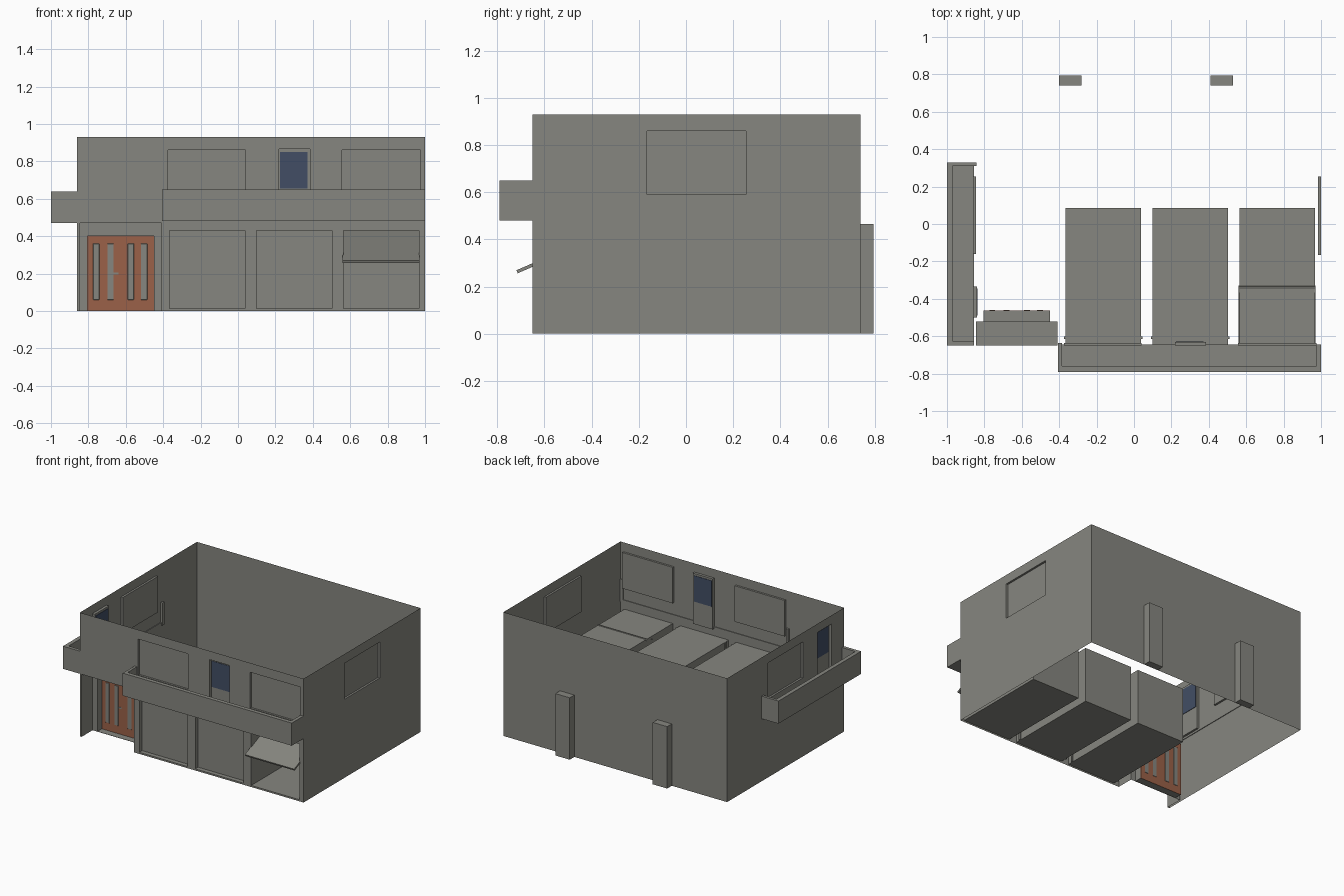
import bpy, bmesh, math
from mathutils import Vector

if "Cube" in bpy.data.objects:
    bpy.data.objects.remove(bpy.data.objects["Cube"])


def material(name, rgb):
    m = bpy.data.materials.new(name)
    m.diffuse_color = (*rgb, 1)
    m.use_nodes = True
    m.node_tree.nodes["Principled BSDF"].inputs["Base Color"].default_value = m.diffuse_color
    return m


GREY = material("plaster_grey", (0.240, 0.240, 0.214))
ORANGE = material("door_orange", (0.328, 0.120, 0.066))
BLUE = material("glass_blue", (0.054, 0.076, 0.130))
Z = Vector((0, 0, 1))


def make_object(name, bm, mat):
    bmesh.ops.remove_doubles(bm, verts=bm.verts, dist=1e-5)
    me = bpy.data.meshes.new(name)
    bm.to_mesh(me)
    bm.free()
    me.materials.append(mat)
    ob = bpy.data.objects.new(name, me)
    bpy.context.collection.objects.link(ob)
    return ob


def box(name, x, y, z, mat=GREY):
    bm = bmesh.new()
    bmesh.ops.create_cube(bm, size=1)
    for v in bm.verts:
        v.co = Vector([(r[0] + r[1]) / 2 + c * (r[1] - r[0]) for c, r in zip(v.co, (x, y, z))])
    return make_object(name, bm, mat)


def panel(name, origin, u_dir, u_range, height, recesses=()):
    """Single-sheet wall with recesses (u0, u1, z0, z1, depth, has_back, has_floor)."""
    bm = bmesh.new()
    o, u = Vector(origin), Vector(u_dir)
    inward = -u.cross(Z)

    def quad(*pts):
        bm.faces.new([bm.verts.new(o + u * a + Z * b + inward * d) for a, b, d in pts])

    us = sorted({*u_range, *[c for r in recesses for c in r[:2]]})
    zs = sorted({0, height, *[c for r in recesses for c in r[2:4]]})
    for a, b in zip(us, us[1:]):
        for c, d in zip(zs, zs[1:]):
            if not any(r[0] < (a + b) / 2 < r[1] and r[2] < (c + d) / 2 < r[3] for r in recesses):
                quad((a, c, 0), (b, c, 0), (b, d, 0), (a, d, 0))
    for a, b, c, d, t, back, floor in recesses:
        quad((a, c, 0), (a, c, t), (a, d, t), (a, d, 0))
        quad((b, c, t), (b, c, 0), (b, d, 0), (b, d, t))
        quad((a, d, t), (b, d, t), (b, d, 0), (a, d, 0))
        if floor:
            quad((a, c, 0), (b, c, 0), (b, c, t), (a, c, t))
        if back:
            quad((a, c, t), (b, c, t), (b, d, t), (a, d, t))
    return make_object(name, bm, GREY)


X0, X1, Y0, Y1, H = -0.86, 1.0, -0.65, 0.74, 0.93
garages = [(-0.365, 0.037), (0.10, 0.502), (0.565, 0.967)]


def window(a, b):
    return (a, b, 0.59, 0.86, 0.015, True, True)


def balcony_door(a, b):
    return (a, b, 0.485, 0.865, 0.02, True, True)


# House walls with recessed windows, doors and deep garage bays
panel("front_wall", (0, Y0, 0), (1, 0, 0), (X0, X1), H,
      [window(-0.375, 0.04), window(0.555, 0.975), balcony_door(0.22, 0.385),
       (-0.845, -0.41, 0, 0.47, 0.13, False, False)]
      + [(a, b, 0.012, 0.43, 0.735, True, True) for a, b in garages])
panel("right_wall", (X1, 0, 0), (0, 1, 0), (Y0, Y1), H, [window(-0.165, 0.255)])
panel("left_wall", (X0, 0, 0), (0, -1, 0), (-Y1, -Y0), H,
      [window(-0.255, 0.16), balcony_door(0.335, 0.50)])
panel("back_wall", (0, Y1, 0), (-1, 0, 0), (-X1, -X0), H)

# Entrance porch back with recessed door opening
panel("porch_back", (0, -0.52, 0), (1, 0, 0), (-0.845, -0.41), 0.47,
      [(-0.805, -0.45, 0.002, 0.40, 0.055, False, True)])
box("entrance_door", (-0.805, -0.45), (-0.468, -0.463), (0.002, 0.40), ORANGE)
for i, x in enumerate((-0.758, -0.682, -0.573, -0.502)):
    slat = box(f"door_pane_{i + 1}", (x - 0.017, x + 0.017), (-0.470, -0.461), (0.06, 0.36))
    bev = slat.modifiers.new("rounded_corners", 'BEVEL')
    bev.width = 0.0015
box("door_handle", (-0.665, -0.64), (-0.471, -0.466), (0.195, 0.205))

# Blue glass in the balcony doors
box("front_door_glass", (0.225, 0.372), (-0.633, -0.627), (0.655, 0.85), BLUE)
box("left_door_glass", (-0.843, -0.837), (-0.49, -0.345), (0.655, 0.85), BLUE)

# Garage doors: two closed, one tilted open
for i, (a, b) in enumerate(garages[:2]):
    box(f"garage_door_{i + 1}", (a - 0.008, b + 0.008), (-0.616, -0.602), (0.012, 0.43))
a, b = garages[2]
door = box("garage_door_open", (a - 0.005, b + 0.003), (-0.209, 0.209), (-0.007, 0.007))
door.location = (0, -0.524, 0.346)
door.rotation_euler = (math.radians(23.5), 0, 0)

# Front balcony: slab and three parapets
fz = (0.48, 0.65)
box("front_balcony_floor", (-0.405, 1.0), (-0.79, -0.645), (0.48, 0.50))
box("front_balcony_parapet", (-0.405, 1.0), (-0.79, -0.76), fz)
box("front_balcony_left_end", (-0.405, -0.385), (-0.76, -0.635), fz)
box("front_balcony_right_end", (0.975, 1.0), (-0.76, -0.645), fz)

# Left balcony: slab and three parapets
lz = (0.47, 0.64)
box("left_balcony_floor", (-1.0, -0.855), (-0.65, 0.33), (0.47, 0.49))
box("left_balcony_parapet", (-1.0, -0.97), (-0.65, 0.33), lz)
box("left_balcony_front_end", (-0.97, -0.855), (-0.65, -0.625), lz)
box("left_balcony_back_end", (-0.97, -0.843), (0.31, 0.33), lz)

# Back buttresses
for i, x in enumerate((-0.40, 0.41)):
    box(f"back_buttress_{i + 1}", (x, x + 0.12), (Y1, 0.795), (0, 0.465))
